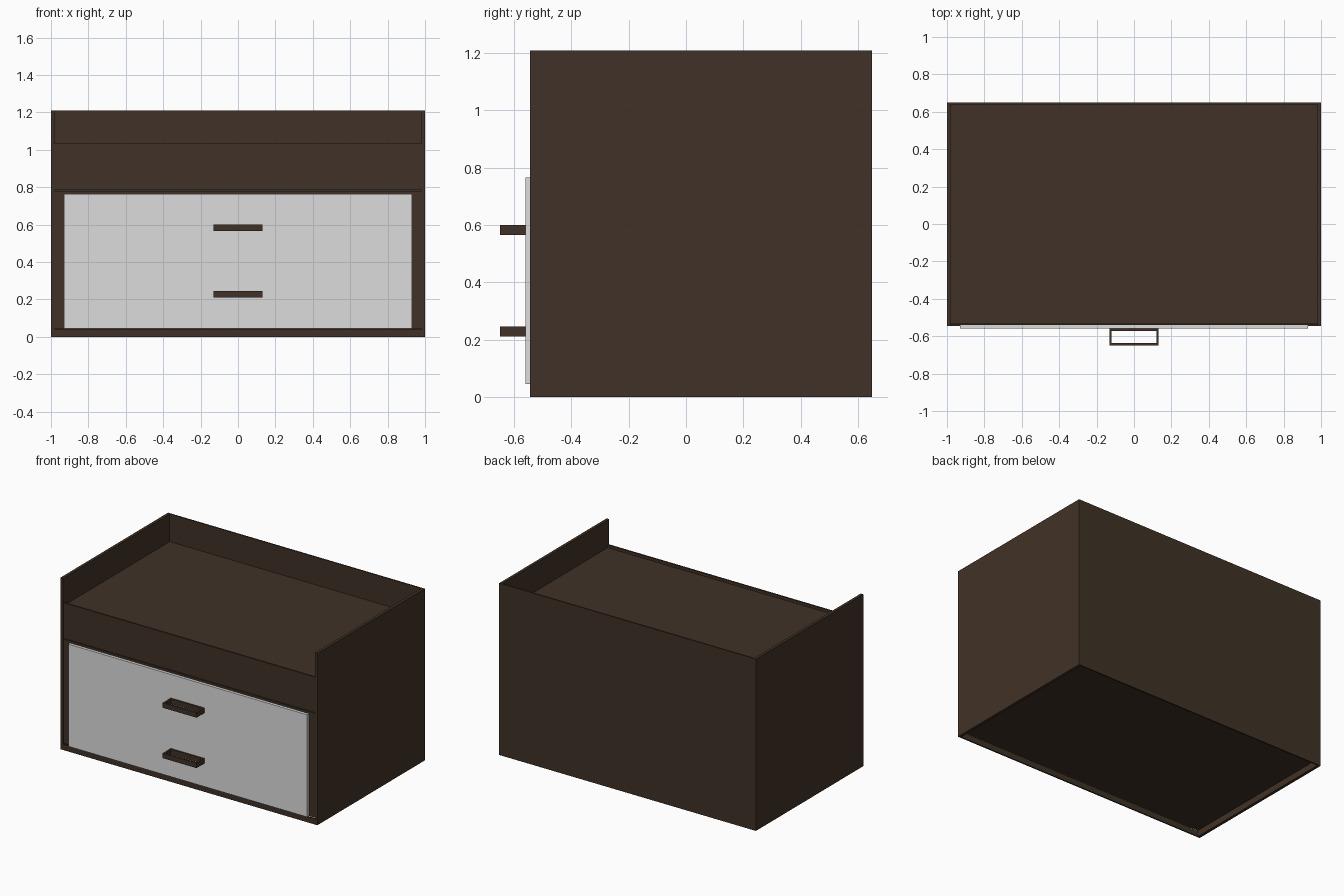
import bpy, bmesh

if "Cube" in bpy.data.objects:
    bpy.data.objects.remove(bpy.data.objects["Cube"])


def material(name, rgb):
    m = bpy.data.materials.new(name)
    m.diffuse_color = (*rgb, 1.0)
    m.use_nodes = True
    m.node_tree.nodes["Principled BSDF"].inputs["Base Color"].default_value = m.diffuse_color
    return m


BROWN = material("dark_brown_wood", (0.051, 0.031, 0.020))
GREY = material("pale_grey_front", (0.72, 0.72, 0.72))


def boxes(name, specs, mat):
    """One object made of boxes, each given as (x0, x1, y0, y1, z0, z1)."""
    bm = bmesh.new()
    for x0, x1, y0, y1, z0, z1 in specs:
        verts = bmesh.ops.create_cube(bm, size=1.0)["verts"]
        for v in verts:
            v.co.x = x1 if v.co.x > 0 else x0
            v.co.y = y1 if v.co.y > 0 else y0
            v.co.z = z1 if v.co.z > 0 else z0
    mesh = bpy.data.meshes.new(name)
    bm.to_mesh(mesh)
    bm.free()
    mesh.materials.append(mat)
    ob = bpy.data.objects.new(name, mesh)
    bpy.context.collection.objects.link(ob)
    return ob


FRONT, BACK, TOP = -0.545, 0.65, 1.21
T = 0.02          # side panel thickness
IN = 1.0 - T      # inner half width

# side and back panels rising above the top
for side, s in (("left", -1), ("right", 1)):
    xs = sorted((s * IN, s * 1.0))
    boxes(side + "_side_panel", [(*xs, FRONT, BACK, 0, TOP)], BROWN)
boxes("back_panel", [(-IN, IN, BACK - 0.01, BACK, 0, TOP)], BROWN)

# recessed base: kick strip in front, carcass floor above it
boxes("kick_strip", [(-IN, IN, FRONT, FRONT + 0.01, 0, 0.04)], BROWN)
boxes("lower_carcass", [(-IN, IN, FRONT + 0.005, BACK - 0.01, 0.045, 0.78)], BROWN)

# upper box with a shallow sunken top
boxes("upper_box", [(-IN, IN, FRONT + 0.01, BACK - 0.01, 0.785, 1.015)], BROWN)
boxes("top_lip", [(-IN, IN, FRONT + 0.005, FRONT + 0.017, 0.785, 1.035)], BROWN)

# grey drawer front
boxes("drawer_front", [(-0.93, 0.93, -0.56, FRONT + 0.005, 0.045, 0.765)], GREY)

# rectangular loop handles
B = 0.013
for label, z in (("lower", 0.21), ("upper", 0.565)):
    y0, y1, w, h = -0.65, -0.56, 0.132, 0.035
    boxes(label + "_handle", [
        (-w, w, y0, y0 + B, z, z + h),
        (-w, w, y1 - B, y1, z, z + h),
        (-w, -w + B, y0 + B, y1 - B, z, z + h),
        (w - B, w, y0 + B, y1 - B, z, z + h),
    ], BROWN)
